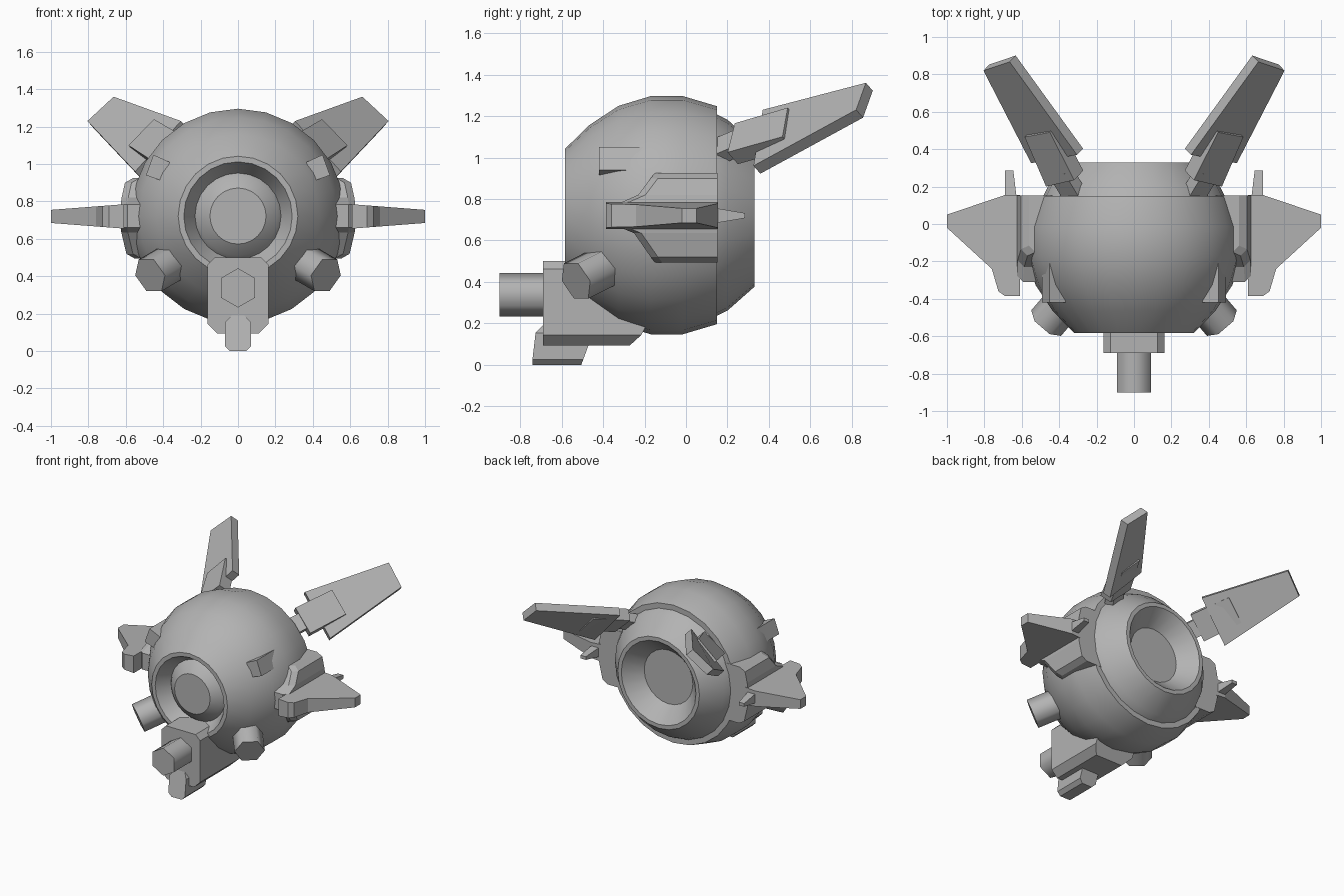
import bpy, bmesh, math
from mathutils import Vector

cube = bpy.data.objects.get("Cube")
if cube:
    bpy.data.objects.remove(cube, do_unlink=True)

grey = bpy.data.materials.new("plain_grey")
grey.use_nodes = True
grey.diffuse_color = (0.45, 0.45, 0.45, 1)
grey.node_tree.nodes["Principled BSDF"].inputs["Base Color"].default_value = (0.45, 0.45, 0.45, 1)

CZ = 0.722  # height of the body axis


def loft(name, rings, mirror=False, smooth=None):
    """Skin a list of equal-length point rings and cap both ends."""
    bm = bmesh.new()
    vs = [[bm.verts.new(p) for p in ring] for ring in rings]
    n = len(vs[0])
    for a, b in zip(vs, vs[1:]):
        for i in range(n):
            j = (i + 1) % n
            bm.faces.new((a[i], a[j], b[j], b[i]))
    bm.faces.new(vs[0][::-1])
    bm.faces.new(vs[-1])
    bmesh.ops.recalc_face_normals(bm, faces=bm.faces)
    me = bpy.data.meshes.new(name)
    bm.to_mesh(me)
    bm.free()
    me.materials.append(grey)
    ob = bpy.data.objects.new(name, me)
    bpy.context.collection.objects.link(ob)
    if smooth:
        bpy.ops.object.select_all(action='DESELECT')
        ob.select_set(True)
        bpy.context.view_layer.objects.active = ob
        bpy.ops.object.shade_smooth_by_angle(angle=math.radians(smooth))
    if mirror:
        ob.modifiers.new("Mirror", 'MIRROR')
    return ob


def circle(r, y, n=24, z=CZ):
    """Ring about the y direction, one vertex on top."""
    return [(r * math.sin(math.tau * i / n), y, z + r * math.cos(math.tau * i / n))
            for i in range(n)]


def oct_ring(w, z0, z1, cb, ct, y):
    """Box section with chamfered bottom and top corners; y is a function of z."""
    pts = [(-w + cb, z0), (w - cb, z0), (w, z0 + cb), (w, z1 - ct),
           (w - ct, z1), (-w + ct, z1), (-w, z1 - ct), (-w, z0 + cb)]
    return [(x, y(z), z) for x, z in pts]


# Body: lens, front recess, round shell, rear cone and dish
profile = [(.15, -.55), (.21, -.505), (.23, -.48), (.29, -.583), (.32, -.583),
           (.435, -.465), (.527, -.325), (.574, -.17), (.574, -.015), (.525, .15),
           (.485, .15), (.46, .20), (.345, .33), (.315, .33), (.205, .21)]
loft("body", [circle(r, y) for r, y in profile], smooth=30)

# Chin housing with slanted back
loft("chin_housing", [oct_ring(.163, .095, .5, .05, .038, lambda z: -.69),
                      oct_ring(.163, .095, .5, .05, .038,
                               lambda z: min(-.27 + (z - .095) * 1.1, -.05))])

# Main barrel
loft("barrel", [circle(.105, y, 6, .338) for y in (-.9, -.6)], smooth=65)

# Small lower nozzle
loft("lower_nozzle", [oct_ring(.07, 0, .19, .027, .035, lambda z: -.74 + max(0, z - .14)),
                      oct_ring(.07, 0, .19, .027, .035, lambda z: -.505 + z * .37)])

# Hexagonal pods, low on both sides
axis = Vector((.6, -.7, -.35)).normalized()
turn = axis.to_track_quat('Z', 'Y')
pod_end = Vector((.47, -.53, .405))
pod = [[pod_end - axis * d + turn @ Vector((.105 * math.cos(a), .105 * math.sin(a), 0))
        for a in [math.tau * i / 6 for i in range(6)]] for d in (0, .22)]
loft("side_pod", pod, mirror=True, smooth=65)

# Small blocks on the upper shoulders
block = [(.365, 1.01), (.452, 1.05), (.492, .94), (.405, .91)]
loft("shoulder_block", [[(x, y, z) for x, z in block] for y in (-.42, -.19)], mirror=True)

# Raised side panels: rows of height and front edge, curved about the body axis
rows = [(.495, -.15), (.52, -.17), (.635, -.25), (.66, -.31),
        (.785, -.31), (.82, -.23), (.90, -.17), (.925, -.15)]
panel = []
for i, (z, yf) in enumerate(rows):
    drop = .035 if i in (0, len(rows) - 1) else 0
    xo = math.sqrt(.63 ** 2 - (z - CZ) ** 2) - drop
    panel.append([(.35, yf, z), (xo - .035, yf, z), (xo, yf + .035, z),
                  (xo, .152, z), (.35, .152, z)])
loft("side_panel", panel, mirror=True)

# Side fins, thinner toward the tip
fin = [(.61, -.385), (.69, -.385), (.725, -.36), (.76, -.24),
       (1, -.02), (1, .05), (.69, .155), (.61, .155)]


def fin_half(x):
    return .065 - .03 * (x - .61) / .39


loft("side_fin", [[(x, y, .72 + s * fin_half(x)) for x, y in fin] for s in (-1, 1)],
     mirror=True)
tail = [(.625, .12, .04), (.69, .12, .04), (.69, .285, .012), (.645, .285, .012)]
loft("fin_tail", [[(x, y, .72 + s * h) for x, y, h in tail] for s in (-1, 1)], mirror=True)

# Rear wings: a slanted plate, a wedge on its face and a short stem
n = Vector((.54, -.556, .63)).normalized()
wing = [Vector(p) for p in ((.665, .867, 1.36), (.805, .82, 1.23),
                            (.55, .325, .96), (.305, .37, 1.23))]
loft("wing", [wing, [p - n * .06 for p in wing]], mirror=True)

wedge = [Vector(p) for p in ((.45, .49, 1.24), (.585, .465, 1.10),
                             (.47, .20, 1.025), (.32, .235, 1.165))]
loft("wing_wedge", [wedge, [p - n * .09 for p in wedge]], mirror=True)

along = Vector((-.5, -.82, -.34)).normalized()
across = n.cross(along).normalized()
root = Vector((.375, .25, 1.07))
stem = [[root + along * d + across * a * .06 + n * b * .035
         for a, b in ((-1, -1), (1, -1), (1, 1), (-1, 1))] for d in (-.04, .14)]
loft("wing_stem", stem, mirror=True)
